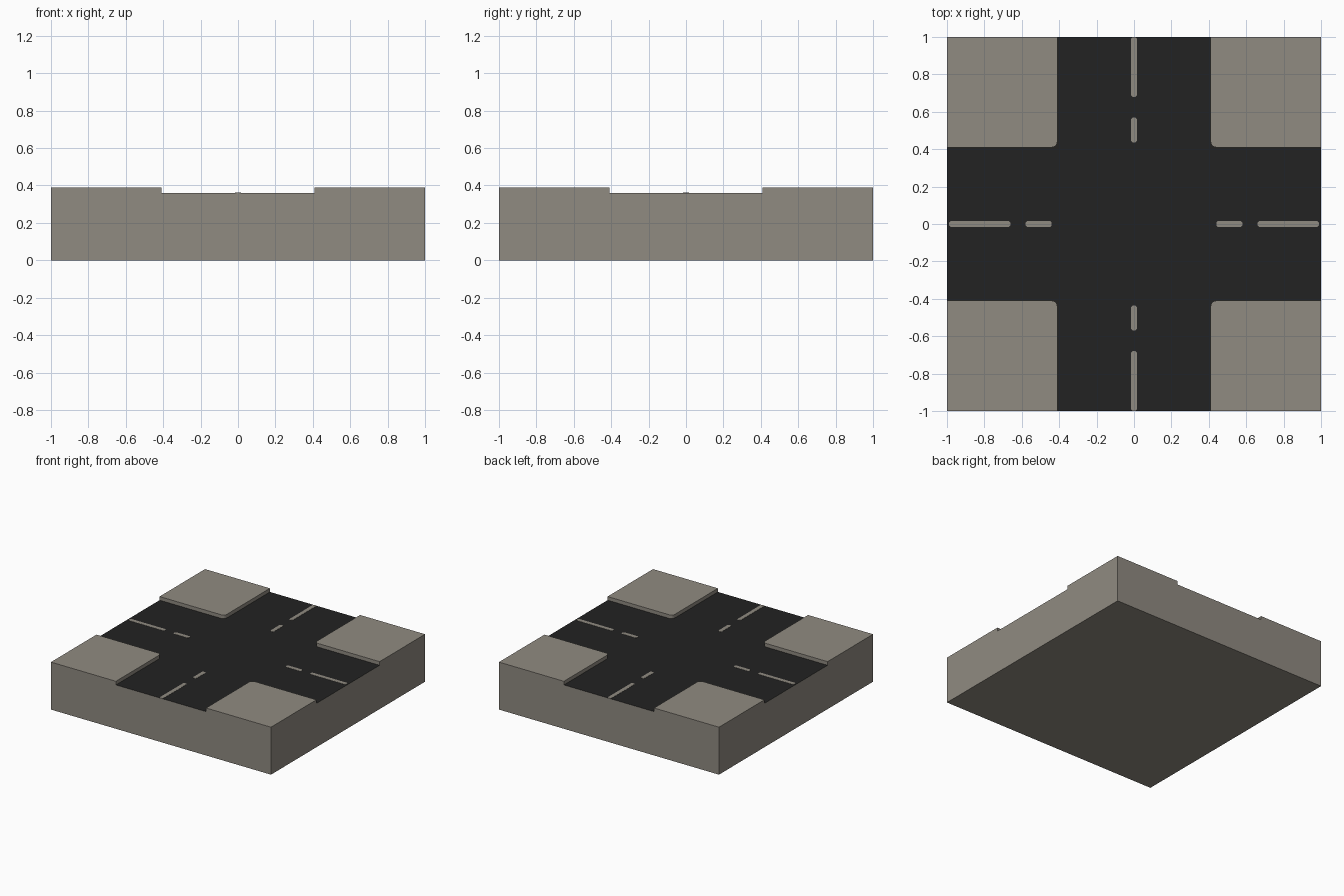
import bpy, bmesh, math

if "Cube" in bpy.data.objects:
    bpy.data.objects.remove(bpy.data.objects["Cube"])

def material(name, rgb):
    m = bpy.data.materials.new(name)
    m.diffuse_color = (*rgb, 1)
    m.use_nodes = True
    m.node_tree.nodes["Principled BSDF"].inputs["Base Color"].default_value = m.diffuse_color
    return m

CONCRETE = material("concrete grey", (0.278, 0.256, 0.220))
ASPHALT = material("asphalt black", (0.0165, 0.0165, 0.0165))

def prism(name, pts, z0, z1, mats, top_index=0):
    """Extrude an anticlockwise outline from z0 to z1; the top face may take its own colour."""
    bm = bmesh.new()
    face = bm.faces.new([bm.verts.new((x, y, z0)) for x, y in pts])
    ext = bmesh.ops.extrude_face_region(bm, geom=[face], use_keep_orig=True)
    for v in ext["geom"]:
        if isinstance(v, bmesh.types.BMVert):
            v.co.z = z1
    bmesh.ops.recalc_face_normals(bm, faces=bm.faces)
    for f in bm.faces:
        f.material_index = top_index if f.normal.z > 0.5 else 0
    me = bpy.data.meshes.new(name)
    bm.to_mesh(me)
    bm.free()
    for m in mats:
        me.materials.append(m)
    ob = bpy.data.objects.new(name, me)
    bpy.context.collection.objects.link(ob)
    return ob

ROAD, PAD, EDGE, R = 0.36, 0.39, 0.41, 0.03

# Ground block with asphalt on its top face
prism("road_block", [(-1, -1), (1, -1), (1, 1), (-1, 1)], 0, ROAD,
      [CONCRETE, ASPHALT], top_index=1)

# Four raised pavement corners, inner corner rounded
arc = [(EDGE + R - R * math.cos(a), EDGE + R - R * math.sin(a))
       for a in [i * math.pi / 8 for i in range(5)]]
outline = arc + [(1, EDGE), (1, 1), (EDGE, 1)]
for sx in (1, -1):
    for sy in (1, -1):
        prism("pavement_corner", [(x * sx, y * sy) for x, y in outline],
              ROAD, PAD, [CONCRETE])

# Lane dashes with clipped ends, on all four arms
def dash(a, b, along_y, side):
    h, c = 0.016, 0.009
    ring = [(a, -h + c), (a + c, -h), (b - c, -h), (b, -h + c),
            (b, h - c), (b - c, h), (a + c, h), (a, h - c)]
    pts = [(v, u * side) if along_y else (u * side, v) for u, v in ring]
    prism("lane_dash", pts, ROAD, ROAD + 0.0015, [CONCRETE])

for side in (1, -1):
    dash(0.435, 0.57, True, side)
    dash(0.68, 1.0, True, side)
    dash(0.44, 0.58, False, side)
    dash(0.66, 0.99, False, side)
